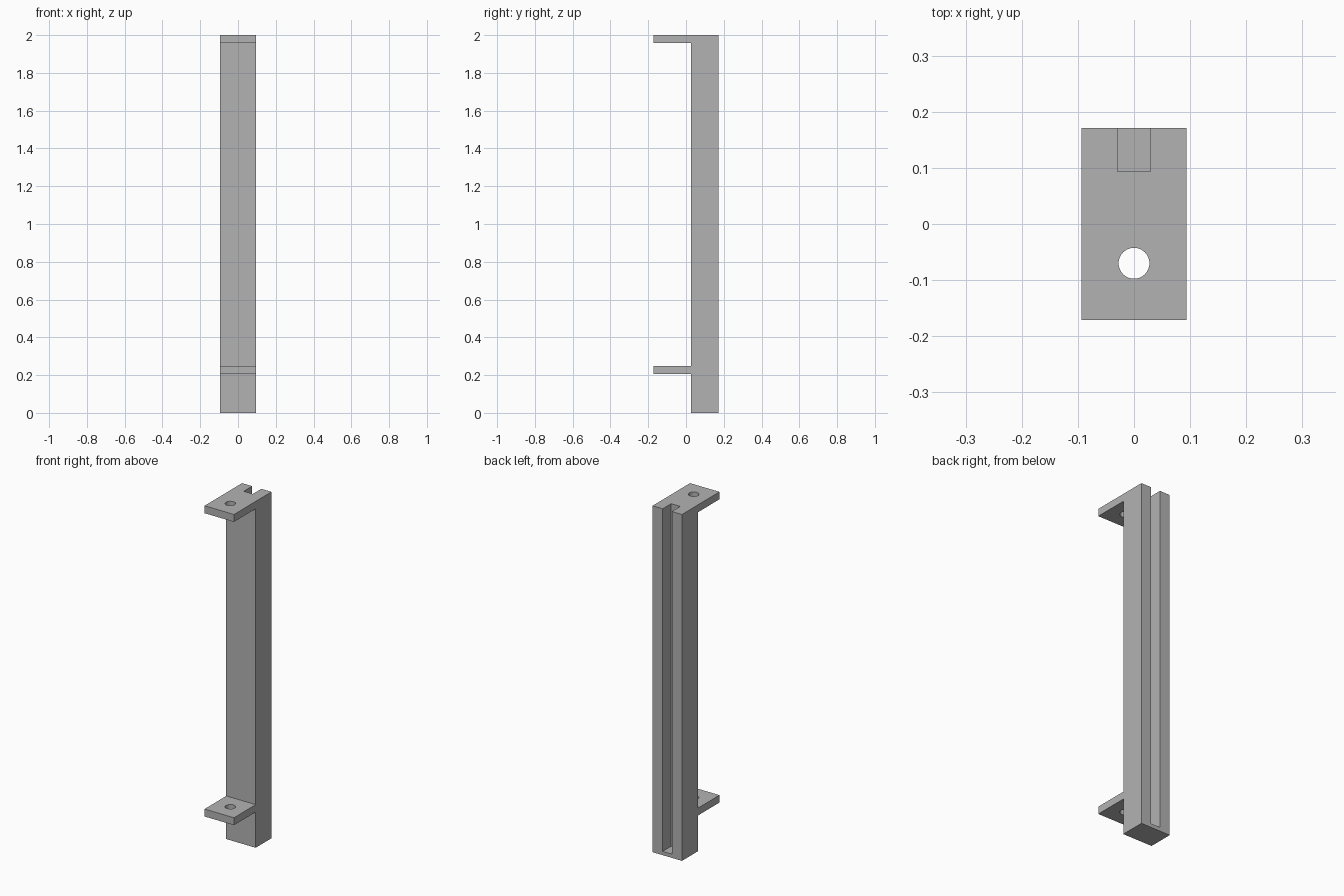
import bpy
import bmesh
from mathutils import Matrix, Vector

cube = bpy.data.objects.get("Cube")
if cube:
    bpy.data.objects.remove(cube, do_unlink=True)

# Main sizes
HALF_W = 0.094
FRONT, WALL, BACK = -0.171, 0.027, 0.171
HEIGHT = 2.0
TAB_T = 0.043
LOW_TAB = 0.206
SLOT_HALF, SLOT_Y, SLOT_FLOOR = 0.029, 0.094, 0.022
HOLE_Y, HOLE_R = -0.07, 0.0275

grey = bpy.data.materials.new("grey")
grey.use_nodes = True
colour = (0.45, 0.45, 0.45, 1)
grey.diffuse_color = colour
grey.node_tree.nodes["Principled BSDF"].inputs["Base Color"].default_value = colour


def finish(name, bm):
    bmesh.ops.recalc_face_normals(bm, faces=bm.faces)
    mesh = bpy.data.meshes.new(name)
    bm.to_mesh(mesh)
    bm.free()
    mesh.materials.append(grey)
    obj = bpy.data.objects.new(name, mesh)
    bpy.context.collection.objects.link(obj)
    return obj


def cut(target, cutter):
    cutter.hide_render = True
    mod = target.modifiers.new("cut", 'BOOLEAN')
    mod.operation = 'DIFFERENCE'
    mod.solver = 'EXACT'
    mod.object = cutter
    bpy.context.view_layer.objects.active = target
    bpy.ops.object.modifier_apply(modifier=mod.name)
    bpy.data.objects.remove(cutter, do_unlink=True)


# Upright rail with its two mounting tabs: side profile extruded across x
profile = [
    (BACK, 0), (BACK, HEIGHT), (FRONT, HEIGHT), (FRONT, HEIGHT - TAB_T),
    (WALL, HEIGHT - TAB_T), (WALL, LOW_TAB + TAB_T), (FRONT, LOW_TAB + TAB_T),
    (FRONT, LOW_TAB), (WALL, LOW_TAB), (WALL, 0),
]
bm = bmesh.new()
face = bm.faces.new([bm.verts.new((-HALF_W, y, z)) for y, z in profile])
ext = bmesh.ops.extrude_face_region(bm, geom=[face])
moved = [v for v in ext["geom"] if isinstance(v, bmesh.types.BMVert)]
bmesh.ops.translate(bm, verts=moved, vec=Vector((2 * HALF_W, 0, 0)))
rail = finish("slotted_rail_with_tabs", bm)

# Slot down the back, open at the top and closed at the foot
bm = bmesh.new()
low = Vector((-SLOT_HALF, SLOT_Y, SLOT_FLOOR))
high = Vector((SLOT_HALF, BACK + 0.1, HEIGHT + 0.1))
size = high - low
bmesh.ops.create_cube(bm, size=1, matrix=Matrix.Translation((low + high) / 2)
                      @ Matrix.Diagonal((*size, 1)))
cut(rail, finish("slot_cutter", bm))

# Screw holes through both tabs
bm = bmesh.new()
bmesh.ops.create_cone(bm, cap_ends=True, segments=48, radius1=HOLE_R, radius2=HOLE_R,
                      depth=HEIGHT, matrix=Matrix.Translation((0, HOLE_Y, HEIGHT / 2 + 0.1)))
cut(rail, finish("hole_cutter", bm))

# Smooth hole walls, sharp edges elsewhere
bpy.ops.object.select_all(action='DESELECT')
rail.select_set(True)
bpy.context.view_layer.objects.active = rail
bpy.ops.object.shade_smooth_by_angle()
